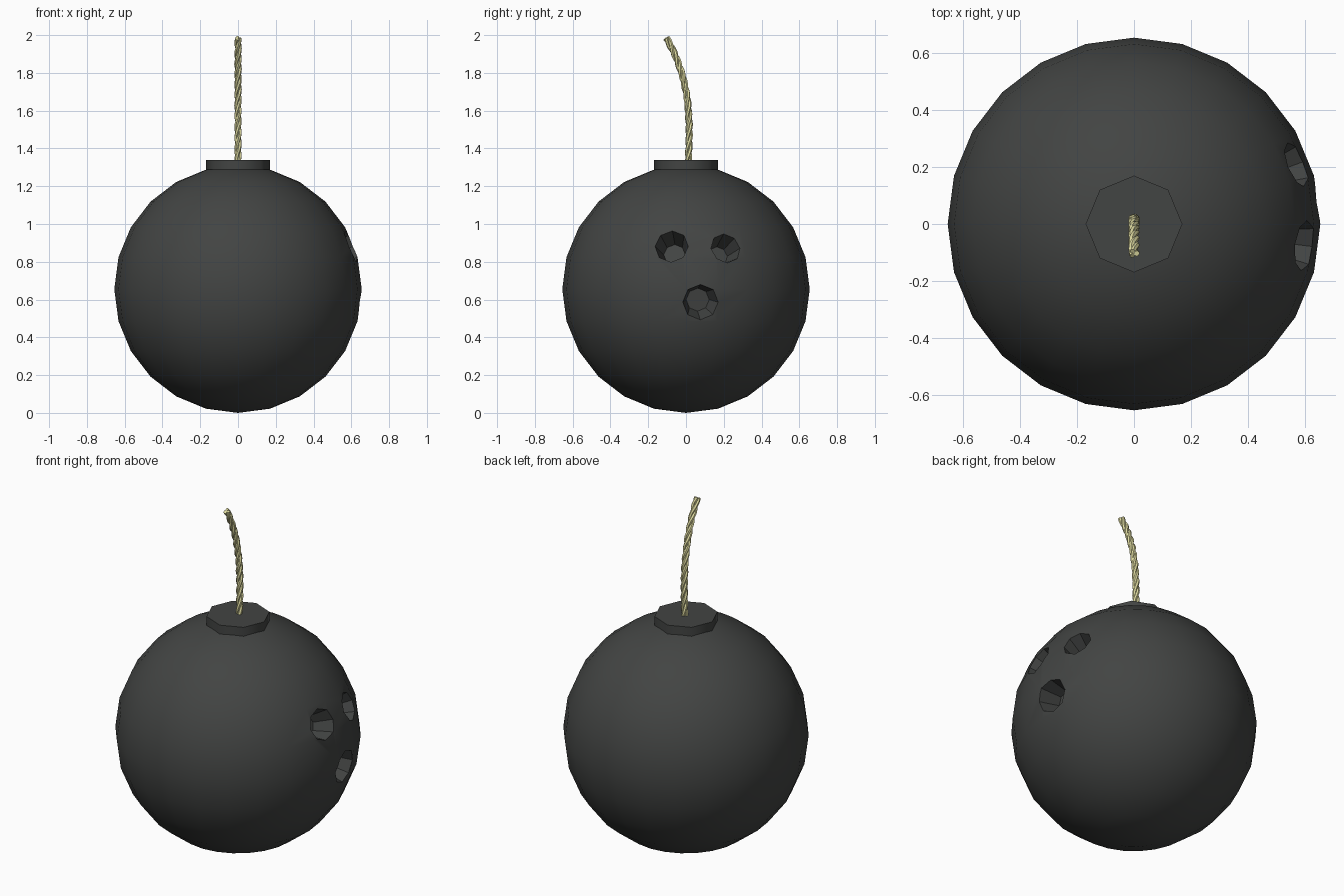
import bpy, math
from mathutils import Vector

if "Cube" in bpy.data.objects:
    bpy.data.objects.remove(bpy.data.objects["Cube"])

R = 0.655
CENTRE = Vector((0, 0, R))


def material(name, rgb):
    m = bpy.data.materials.new(name)
    m.diffuse_color = (*rgb, 1)
    m.use_nodes = True
    m.node_tree.nodes["Principled BSDF"].inputs["Base Color"].default_value = m.diffuse_color
    return m


iron = material("dark_iron", (0.055, 0.058, 0.056))
cord = material("pale_cord", (0.75, 0.72, 0.36))


def finish(name, mat, angle):
    ob = bpy.context.object
    ob.name = name
    ob.data.materials.append(mat)
    bpy.ops.object.shade_smooth_by_angle(angle=math.radians(angle))
    return ob


def select_only(ob):
    bpy.ops.object.select_all(action='DESELECT')
    ob.select_set(True)
    bpy.context.view_layer.objects.active = ob


# Round body
bpy.ops.mesh.primitive_uv_sphere_add(segments=24, ring_count=12, radius=R, location=CENTRE)
body = bpy.context.object
body.name = "body"
body.data.materials.append(iron)

# Three tapered octagonal holes on the right side, aimed at the centre
DEPTH, OVER = 0.13, 0.04
for y, z, r in [(-0.077, 0.885, 0.09), (0.213, 0.875, 0.083), (0.078, 0.585, 0.096)]:
    dz = z - R
    axis = Vector((math.sqrt(R * R - y * y - dz * dz), y, dz)).normalized()
    r_in = r * 0.64
    r_out = r + (r - r_in) * OVER / DEPTH
    bpy.ops.mesh.primitive_cone_add(
        vertices=8, radius1=r_in, radius2=r_out, depth=DEPTH + OVER,
        location=CENTRE + axis * (R - 0.006 + (OVER - DEPTH) / 2),
        rotation=axis.to_track_quat('Z', 'Y').to_euler())
    cutter = bpy.context.object
    cutter.name = "hole_cutter"
    cutter.hide_render = True
    cutter.data.materials.append(iron)
    select_only(body)
    mod = body.modifiers.new("hole", 'BOOLEAN')
    mod.operation = 'DIFFERENCE'
    mod.solver = 'EXACT'
    mod.object = cutter
    bpy.ops.object.modifier_apply(modifier=mod.name)
    bpy.data.objects.remove(cutter)

select_only(body)
bpy.ops.object.shade_smooth_by_angle(angle=math.radians(25))

# Octagonal neck
bpy.ops.mesh.primitive_cylinder_add(vertices=8, radius=0.17, depth=0.12, location=(0, 0, 1.28))
finish("neck", iron, 50)

# Curved fuse path, sampled from a cubic Bezier
P = [Vector((0, 0.01, 1.30)), Vector((0, 0.025, 1.56)),
     Vector((0, 0.025, 1.76)), Vector((0, -0.104, 1.985))]


def path(t):
    s = 1 - t
    return P[0] * s**3 + P[1] * 3 * s * s * t + P[2] * 3 * s * t * t + P[3] * t**3


def tangent(t):
    s = 1 - t
    return ((P[1] - P[0]) * s * s + (P[2] - P[1]) * 2 * s * t + (P[3] - P[2]) * t * t).normalized()


# Three strands twisted around the path
STEPS, TURNS, OFFSET, STRAND = 72, 4.0, 0.0095, 0.0105
curve = bpy.data.curves.new("fuse", 'CURVE')
curve.dimensions = '3D'
curve.bevel_depth = STRAND
curve.bevel_resolution = 1
curve.use_fill_caps = True
for k in range(3):
    spline = curve.splines.new('POLY')
    spline.points.add(STEPS)
    for i, pt in enumerate(spline.points):
        t = i / STEPS
        a = 2 * math.pi * (TURNS * t + k / 3)
        side = Vector((1, 0, 0))
        other = tangent(t).cross(side)
        p = path(t) + OFFSET * (math.cos(a) * side + math.sin(a) * other)
        pt.co = (*p, 1)
fuse = bpy.data.objects.new("fuse", curve)
bpy.context.collection.objects.link(fuse)
select_only(fuse)
bpy.ops.object.convert(target='MESH')
finish("fuse", cord, 50)
